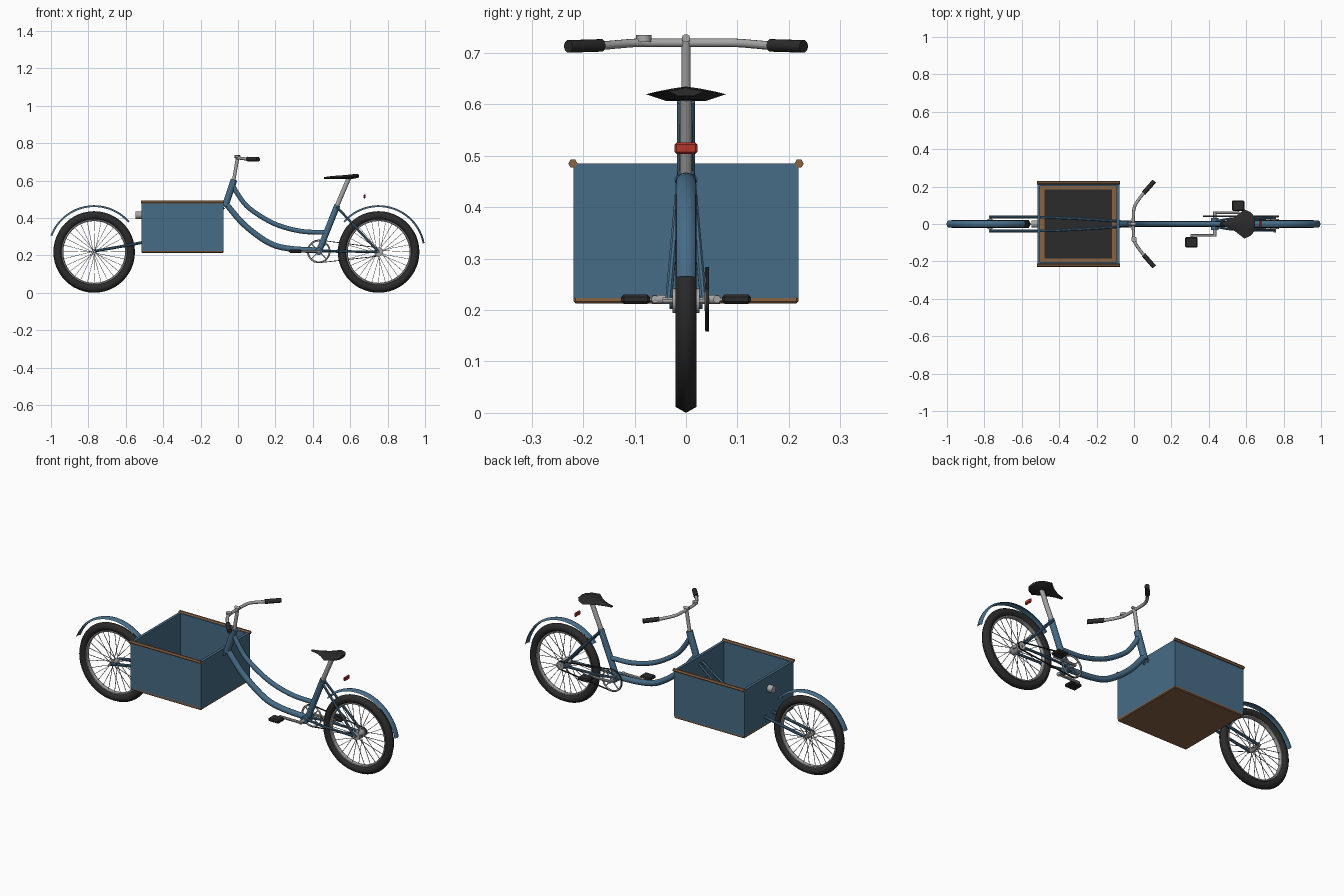
import bpy, bmesh, math
from mathutils import Vector, Matrix

if "Cube" in bpy.data.objects:
    bpy.data.objects.remove(bpy.data.objects["Cube"])

def mat(name, c):
    m = bpy.data.materials.new(name)
    m.diffuse_color = (*c, 1)
    m.use_nodes = True
    m.node_tree.nodes["Principled BSDF"].inputs["Base Color"].default_value = m.diffuse_color
    return m
BLUE = mat("frame blue", (.062, .148, .24))
BLACK = mat("rubber black", (.024, .024, .024))
STEEL = mat("steel grey", (.38, .38, .38))
WOOD = mat("wood brown", (.25, .125, .06))
RED = mat("lamp red", (.45, .035, .025))

def finish(name, bm, m, smooth=40):
    bmesh.ops.recalc_face_normals(bm, faces=bm.faces)
    me = bpy.data.meshes.new(name)
    bm.to_mesh(me)
    bm.free()
    me.materials.append(m)
    ob = bpy.data.objects.new(name, me)
    bpy.context.collection.objects.link(ob)
    if smooth:
        bpy.ops.object.select_all(action='DESELECT')
        ob.select_set(True)
        bpy.context.view_layer.objects.active = ob
        bpy.ops.object.shade_smooth_by_angle(angle=math.radians(smooth))
    return ob

def loft(bm, rings, closed=False):
    vs = [[bm.verts.new(p) for p in r] for r in rings]
    n = len(vs[0])
    for i in range(len(vs) if closed else len(vs) - 1):
        a, b = vs[i], vs[(i + 1) % len(vs)]
        for j in range(n):
            bm.faces.new((a[j], a[(j + 1) % n], b[(j + 1) % n], b[j]))
    if not closed:
        bm.faces.new(vs[0])
        bm.faces.new(vs[-1])

def spline(pts, k=6):
    # Catmull-Rom smoothing of a few path points
    p = [Vector(q) for q in pts]
    if len(p) < 3:
        return p
    e = [2 * p[0] - p[1]] + p + [2 * p[-1] - p[-2]]
    out = []
    for i in range(1, len(e) - 2):
        a, b, c, d = e[i - 1:i + 3]
        for s in range(k):
            t = s / k
            out.append(.5 * (2 * b + (c - a) * t + (2 * a - 5 * b + 4 * c - d) * t * t
                             + (3 * b - a - 3 * c + d) * t ** 3))
    return out + [p[-1]]

def add_tube(bm, pts, r, n=12):
    p = spline(pts)
    t0 = (p[1] - p[0]).normalized()
    u = t0.cross(Vector((0, 1, 0)) if abs(t0.y) < .8 else Vector((0, 0, 1))).normalized()
    rings = []
    for i, q in enumerate(p):
        t = (p[min(i + 1, len(p) - 1)] - p[max(i - 1, 0)]).normalized()
        u = (u - t * u.dot(t)).normalized()
        v = t.cross(u)
        rings.append([q + r * (math.cos(a) * u + math.sin(a) * v)
                      for a in (2 * math.pi * (j + .5) / n for j in range(n))])
    loft(bm, rings)

def tube(name, pts, r, m, n=12):
    bm = bmesh.new()
    add_tube(bm, pts, r, n)
    return finish(name, bm, m)

def box(name, c, s, m, bevel=0):
    bm = bmesh.new()
    bmesh.ops.create_cube(bm, size=1, matrix=Matrix.Translation(c) @ Matrix.Diagonal((*s, 1)))
    if bevel:
        bmesh.ops.bevel(bm, geom=bm.edges[:], offset=bevel, segments=1, affect='EDGES')
    return finish(name, bm, m, 0)

def ring(name, cx, cy, cz, R, r, m, sides=6, seg=48, ry=None):
    # torus standing in the xz plane
    bm = bmesh.new()
    rings = []
    for i in range(seg):
        a = 2 * math.pi * i / seg
        prof = []
        for j in range(sides):
            b = 2 * math.pi * j / sides
            d = R + r * math.cos(b)
            prof.append((cx + d * math.cos(a), cy + (ry or r) * math.sin(b), cz + d * math.sin(a)))
        rings.append(prof)
    loft(bm, rings, True)
    return finish(name, bm, m, 65)

# wheels and fenders
ZC = .218
def wheel(tag, cx, hub_r, a0, a1):
    ring(tag + "_tyre", cx, 0, ZC, .1945, .0235, BLACK)
    ring(tag + "_rim", cx, 0, ZC, .171, .006, STEEL, ry=.013)
    tube(tag + "_hub", [(cx, -.026, ZC), (cx, .026, ZC)], hub_r, STEEL, 16)
    tube(tag + "_axle", [(cx, -.046, ZC), (cx, .046, ZC)], .007, STEEL, 8)
    bm = bmesh.new()
    for i in range(28):
        a = 2 * math.pi * i / 28
        b = a + (.35 if i % 4 < 2 else -.35)
        y = .02 if i % 2 else -.02
        add_tube(bm, [(cx + hub_r * .9 * math.cos(b), y, ZC + hub_r * .9 * math.sin(b)),
                      (cx + .17 * math.cos(a), 0, ZC + .17 * math.sin(a))], .0016, 4)
    finish(tag + "_spokes", bm, STEEL)
    bm = bmesh.new()
    prof = [(-.018, .240), (-.011, .247), (0, .250), (.011, .247), (.018, .240),
            (.010, .243), (0, .246), (-.010, .243)]
    rings = []
    for i in range(25):
        a = math.radians(a0 + (a1 - a0) * i / 24)
        rings.append([(cx + d * math.cos(a), y, ZC + d * math.sin(a)) for y, d in prof])
    loft(bm, rings)
    finish(tag + "_fender", bm, BLUE)

FX, RX = -.769, .752
wheel("front", FX, .014, 41, 159)
wheel("rear", RX, .024, 11, 139)

# cargo box: hollow walls, wooden floor, mat and side rails
X0, X1, W = -.517, -.078, .219
xm = (X0 + X1) / 2
bm = bmesh.new()
def rect(t, z):
    return [(X0 + t, -W + t, z), (X1 - t, -W + t, z), (X1 - t, W - t, z), (X0 + t, W - t, z)]
loft(bm, [rect(0, .224), rect(0, .485), rect(.015, .485), rect(.015, .224)], True)
finish("cargo_box_walls", bm, BLUE, 0)
box("cargo_floor", (xm, 0, .222), (X1 - X0, 2 * W, .018), WOOD, .004)
box("cargo_mat", (xm, 0, .233), (.36, .37, .006), BLACK)
for s, n in ((-1, "front"), (1, "back")):
    tube(n + "_rail", [(X0 - .002, s * .22, .485), (X1 + .002, s * .22, .485)], .009, WOOD, 6)

# head lamp
tube("head_lamp", [(-.548, 0, .415), (-.515, 0, .415)], .02, STEEL, 16)

# frame tubes
tube("head_tube", [(-.069, 0, .462), (-.021, 0, .605)], .018, BLUE, 16)
tube("top_tube", [(-.03, 0, .578), (.0, 0, .525), (.06, 0, .452), (.19, 0, .371),
                  (.33, 0, .33), (.466, 0, .322)], .013, BLUE)
tube("down_tube", [(-.064, 0, .475), (.035, 0, .362), (.165, 0, .267), (.275, 0, .236),
                   (.432, 0, .226)], .016, BLUE)
tube("seat_tube", [(.432, 0, .22), (.531, 0, .468)], .0165, BLUE, 16)
tube("bottom_bracket", [(.432, -.032, .222), (.432, .032, .222)], .02, BLUE, 16)
for s, n in ((-1, "front"), (1, "back")):
    tube(n + "_seat_stay", [(.527, s * .012, .46), (RX, s * .034, ZC)], .007, BLUE, 8)
    tube(n + "_chain_stay", [(.435, s * .014, .225), (.54, s * .03, .222), (RX, s * .034, ZC)],
         .007, BLUE, 8)
    tube(n + "_fork_arm", [(FX, s * .038, .222), (-.516, s * .037, .268),
                           (-.27, s * .027, .325), (-.075, s * .014, .455)], .008, BLUE, 8)

# steering: stem, handlebar, grips, bell
tube("stem", [(-.023, 0, .6), (-.002, 0, .725)], .0095, STEEL)
tube("stem_clamp", [(-.018, 0, .729), (.012, 0, .729)], .008, STEEL, 10)
half = [(-.003, .05, .72), (.004, .095, .72), (.028, .135, .717), (.058, .172, .714), (.106, .226, .713)]
path = [(x, -y, z) for x, y, z in reversed(half)] + half
tube("handlebar", path, .0085, STEEL, 10)
for s, n in ((-1, "front"), (1, "back")):
    tube(n + "_grip", [(.052, s * .165, .715), (.108, s * .229, .713)], .0125, BLACK, 12)
tube("bell", [(0, -.082, .722), (0, -.082, .735)], .015, STEEL, 14)

# seat post and saddle
tube("seat_post", [(.525, 0, .455), (.592, 0, .612)], .0125, STEEL)
bm = bmesh.new()
rings = []
for x, w, zt, zm, zb in ((.46, .009, .618, .613, .609), (.50, .018, .624, .615, .608),
                         (.545, .042, .627, .616, .607), (.59, .078, .631, .62, .607),
                         (.625, .062, .635, .624, .61), (.648, .034, .633, .626, .617)):
    rings.append([(x, -w, zm), (x, -w * .45, zt - .004), (x, 0, zt), (x, w * .45, zt - .004),
                  (x, w, zm), (x, w * .5, zb), (x, -w * .5, zb)])
loft(bm, rings)
finish("saddle", bm, BLACK, 35)

# tail lamp
box("tail_lamp", (.677, 0, .515), (.012, .044, .022), RED, .004)

# drivetrain: chainring, sprocket, chain, cranks and pedals
CX, CZ, CY = .432, .221, .041
ring("chainring", CX, CY, CZ, .058, .0045, STEEL, 6, 36)
bm = bmesh.new()
for i in range(4):
    a = math.pi * (i / 2 + .25)
    add_tube(bm, [(CX, CY, CZ), (CX + .057 * math.cos(a), CY, CZ + .057 * math.sin(a))], .003, 6)
finish("chainring_arms", bm, STEEL)
tube("sprocket", [(RX, .036, ZC), (RX, .044, ZC)], .02, STEEL, 16)
bm = bmesh.new()
rings = []
for cx, cz, r, a0 in ((CX, CZ, .061, 90), (RX, ZC, .022, -90)):
    for i in range(17):
        a = math.radians(a0 + 180 * i / 16)
        c, s = math.cos(a), math.sin(a)
        rings.append([(cx + (r + d) * c, CY + y, cz + (r + d) * s)
                      for d, y in ((-.002, -.0035), (.002, -.0035), (.002, .0035), (-.002, .0035))])
loft(bm, rings, True)
finish("chain", bm, BLACK)
tube("crank_axle", [(CX, -.066, CZ), (CX, .066, CZ)], .009, STEEL)
for s, n in ((-1, "front"), (1, "back")):
    px = CX + s * .125
    tube(n + "_crank", [(CX - s * .008, s * .06, CZ), (px + s * .006, s * .06, CZ)], .0075, STEEL, 8)
    tube(n + "_pedal_pin", [(px, s * .058, CZ), (px, s * .09, CZ)], .005, STEEL, 8)
    box(n + "_pedal", (px, s * .098, CZ), (.066, .056, .018), BLACK, .005)
